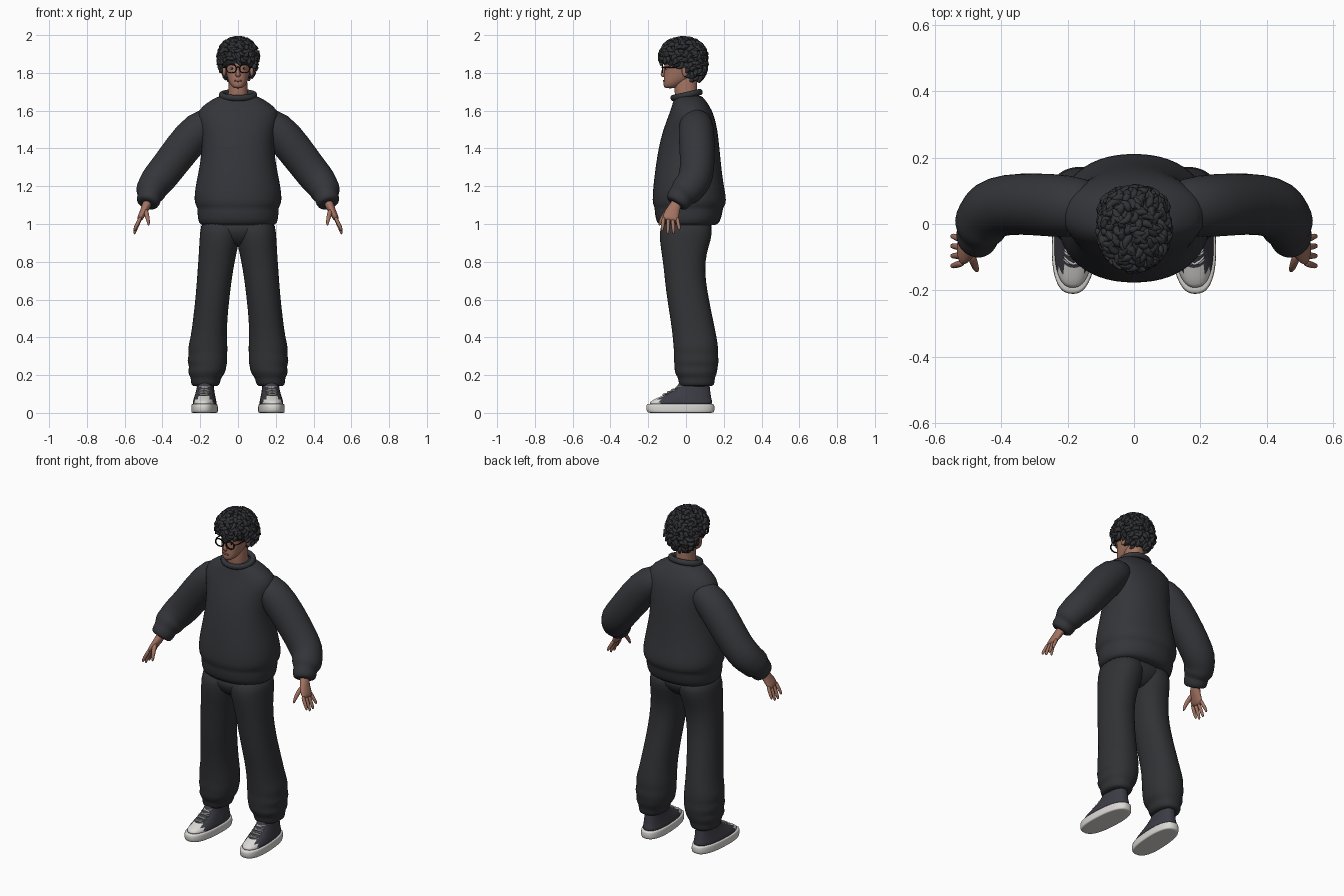
import bpy, bmesh, math, random
from mathutils import Vector, Matrix

cube = bpy.data.objects.get("Cube")
if cube:
    bpy.data.objects.remove(cube, do_unlink=True)
random.seed(7)


def material(name, *rgb):
    m = bpy.data.materials.new(name)
    m.use_nodes = True
    m.diffuse_color = (*rgb, 1)
    bsdf = next(n for n in m.node_tree.nodes if n.type == "BSDF_PRINCIPLED")
    bsdf.inputs["Base Color"].default_value = (*rgb, 1)
    bsdf.inputs["Roughness"].default_value = 0.8
    return m


SWEATER = material("charcoal_sweater", 0.035, 0.036, 0.042)
PANTS = material("charcoal_trousers", 0.031, 0.032, 0.036)
HAIR = material("black_hair", 0.031, 0.032, 0.037)
SKIN = material("brown_skin", 0.36, 0.17, 0.12)
LIPS = material("lip_brown", 0.24, 0.09, 0.075)
CANVAS = material("dark_canvas", 0.045, 0.045, 0.06)
RUBBER = material("white_rubber", 0.7, 0.69, 0.66)
FRAME = material("black_frame", 0.008, 0.008, 0.009)
EYE = material("eye_white", 0.65, 0.62, 0.6)


def ring(bm, c, u, v, a, b, n, power=2.0):
    """Superellipse of vertices around c."""
    verts = []
    for i in range(n):
        t = math.tau * i / n
        p, q = [math.copysign(abs(w) ** (2 / power), w) for w in (math.cos(t), math.sin(t))]
        verts.append(bm.verts.new(c + u * a * p + v * b * q))
    return verts


def bridge(bm, rings):
    for r, s in zip(rings, rings[1:]):
        for i in range(len(r)):
            j = (i + 1) % len(r)
            bm.faces.new((r[i], r[j], s[j], s[i]))
    bm.faces.new(rings[0])
    bm.faces.new(rings[-1])


def stack(bm, rows, n=28, power=2.2):
    """Loft of level rings: z, x range, y range."""
    bridge(bm, [ring(bm, Vector(((x0 + x1) / 2, (y0 + y1) / 2, z)), Vector((1, 0, 0)), Vector((0, 1, 0)),
                     (x1 - x0) / 2, (y1 - y0) / 2, n, power) for z, x0, x1, y0, y1 in rows])


def even(rows):
    return [(z, -r, r, y0, y1) for z, r, y0, y1 in rows]


def tube(bm, stations, n=10):
    """Loft along a path: x, y, z and two radii."""
    pts = [Vector(s[:3]) for s in stations]
    whole = (pts[-1] - pts[0]).normalized()
    ref = Vector((0, 1, 0)) if abs(whole.y) < 0.75 else Vector((0, 0, 1))
    rings = []
    for i, s in enumerate(stations):
        t = (pts[min(i + 1, len(pts) - 1)] - pts[max(i - 1, 0)]).normalized()
        v = (ref - t * ref.dot(t)).normalized()
        rings.append(ring(bm, pts[i], v.cross(t), v, s[3], s[-1], n))
    bridge(bm, rings)


def blob(bm, loc, radii):
    bmesh.ops.create_uvsphere(bm, u_segments=24, v_segments=14, radius=1,
                              matrix=Matrix.Translation(loc) @ Matrix.Diagonal((*radii, 1)))


def finish(bm, name, *mats, level=1, rule=None):
    bmesh.ops.recalc_face_normals(bm, faces=bm.faces)
    for f in bm.faces:
        f.smooth = True
        if rule:
            f.material_index = int(rule(f.calc_center_median()))
    me = bpy.data.meshes.new(name)
    bm.to_mesh(me)
    bm.free()
    ob = bpy.data.objects.new(name, me)
    bpy.context.collection.objects.link(ob)
    for m in mats:
        me.materials.append(m)
    if level:
        mod = ob.modifiers.new("smooth", "SUBSURF")
        mod.levels = mod.render_levels = level
    return ob


# Sweater body with ribbed hem
bm = bmesh.new()
stack(bm, even([(0.99, .19, -.13, .15), (1.0, .21, -.155, .178), (1.06, .217, -.168, .195), (1.085, .214, -.165, .195),
                (1.105, .23, -.178, .214), (1.15, .233, -.178, .212), (1.22, .222, -.172, .198), (1.3, .205, -.162, .188),
                (1.4, .19, -.147, .178), (1.5, .198, -.122, .168), (1.58, .225, -.09, .148), (1.625, .19, -.075, .125),
                (1.66, .135, -.065, .1), (1.685, .09, -.055, .08)]))
finish(bm, "sweater_body", SWEATER)

# Neck band
bpy.ops.mesh.primitive_torus_add(major_radius=.082, minor_radius=.015, major_segments=40, minor_segments=12,
                                 location=(0, .003, 1.683), rotation=(.22, 0, 0))
collar = bpy.context.object
collar.name = "sweater_collar"
collar.scale = (1.05, .9, 1.1)
collar.data.materials.append(SWEATER)
bpy.ops.object.shade_smooth()

# Trouser seat
bm = bmesh.new()
stack(bm, even([(.88, .05, -.06, .05), (.9, .1, -.1, .09), (.95, .175, -.135, .135), (1.03, .2, -.14, .145)]))
finish(bm, "trouser_seat", PANTS)

for s, side in ((1, "left_"), (-1, "right_")):
    def flip(rows):
        return [(s * r[0], *r[1:]) for r in rows]

    # Baggy trouser leg gathered at the ankle
    bm = bmesh.new()
    leg = [(1.03, -.02, .195, -.13, .135), (.95, -.015, .202, -.143, .142), (.88, .0, .206, -.135, .12),
           (.8, .018, .211, -.122, .1), (.7, .034, .218, -.112, .104), (.6, .046, .226, -.1, .122),
           (.5, .056, .238, -.083, .142), (.4, .06, .25, -.07, .163), (.34, .054, .268, -.066, .172),
           (.31, .058, .258, -.063, .168), (.275, .055, .272, -.065, .175), (.245, .062, .256, -.06, .168),
           (.215, .066, .268, -.062, .166), (.19, .085, .252, -.045, .155), (.175, .092, .25, -.04, .152),
           (.145, .098, .248, -.038, .15), (.14, .12, .23, -.015, .13)]
    stack(bm, [(z, *sorted((s * a, s * b)), c, d) for z, a, b, c, d in leg])
    finish(bm, side + "trouser_leg", PANTS)

    # Sleeve with cuff
    bm = bmesh.new()
    tube(bm, flip([(.1, .05, 1.575, .06, .075), (.2, .053, 1.515, .1, .097), (.3, .06, 1.395, .097, .094),
                   (.38, .06, 1.287, .092, .092), (.432, .045, 1.225, .092, .092), (.455, .015, 1.192, .08, .086),
                   (.462, -.005, 1.17, .084, .086), (.467, -.025, 1.15, .062, .068), (.47, -.033, 1.137, .066, .07),
                   (.48, -.052, 1.108, .06, .064), (.481, -.054, 1.105, .04, .045)]), 24)
    finish(bm, side + "sleeve", SWEATER)

    # Hand: palm, four fingers and thumb
    bm = bmesh.new()
    tube(bm, flip([(.472, -.04, 1.13, .026, .03), (.488, -.06, 1.09, .024, .031), (.503, -.075, 1.06, .019, .042),
                   (.519, -.083, 1.03, .017, .044), (.525, -.085, 1.018, .009, .036)]), 14)
    for k, drop in enumerate((.06, .078, .076, .056)):
        y = -.117 + k * .023
        spread = (k - 1.3) * .007
        tube(bm, flip([(.514, y, 1.04, .011), (.531, y + spread * .5, 1.02 - drop * .3, .0105),
                       (.545, y + spread, 1.02 - drop * .7, .009), (.549, y + spread, 1.022 - drop, .005)]))
    tube(bm, flip([(.492, -.085, 1.08, .014), (.482, -.118, 1.045, .013), (.475, -.135, 1.015, .01),
                   (.472, -.142, .99, .005)]))
    finish(bm, side + "hand", SKIN)

    # Shoe: rubber sole, canvas upper with white toe, laces
    mid = s * .177
    pivot = Matrix.Rotation(s * .06, 3, "Z")

    def shoe_part(bm, name, *mats, rule=None):
        bmesh.ops.rotate(bm, verts=bm.verts, cent=(mid, -.03, 0), matrix=pivot)
        finish(bm, side + name, *mats, rule=rule)

    def foot(rows):
        return [(z, mid - w, mid + w, y0, y1) for z, w, y0, y1 in rows]

    bm = bmesh.new()
    stack(bm, foot([(0, .06, -.19, .135), (.001, .066, -.2, .144), (.006, .069, -.208, .15), (.025, .069, -.212, .152),
                    (.042, .068, -.21, .15), (.047, .066, -.206, .146), (.048, .055, -.18, .13)]), 40, 2.5)
    shoe_part(bm, "shoe_sole", RUBBER)
    bm = bmesh.new()
    stack(bm, foot([(.04, .063, -.2, .142), (.055, .062, -.195, .14), (.072, .058, -.17, .136), (.088, .054, -.132, .132),
                    (.105, .05, -.095, .13), (.125, .046, -.062, .127), (.15, .043, -.038, .125), (.19, .041, -.025, .12)]),
          56, 2.4)
    shoe_part(bm, "shoe_upper", CANVAS, RUBBER, rule=lambda c: c.y < -.135)
    bm = bmesh.new()
    for k in range(5):
        y, z = -.13 + k * .023, .093 + k * .0125
        for d in (1, -1):
            tube(bm, [(mid - d * .036, y + .026, z - .004, .004), (mid, y - .002, z + .006, .005),
                      (mid + d * .036, y + .036, z + .01, .004)], 6)
    shoe_part(bm, "shoe_laces", RUBBER)

# Neck and head
bm = bmesh.new()
stack(bm, even([(1.62, .056, -.05, .065), (1.68, .053, -.06, .06), (1.73, .05, -.062, .058), (1.82, .048, -.06, .06)]))
finish(bm, "neck", SKIN)
bm = bmesh.new()
stack(bm, even([(1.718, .018, -.108, -.06), (1.726, .032, -.118, -.04), (1.745, .045, -.12, -.01), (1.765, .054, -.118, .03),
                (1.79, .061, -.117, .06), (1.82, .066, -.115, .075), (1.86, .07, -.117, .085), (1.91, .068, -.108, .08),
                (1.95, .045, -.08, .05)]))
for s in (1, -1):
    blob(bm, (s * .073, -.005, 1.81), (.01, .018, .03))
tube(bm, [(0, -.112, 1.835, .007, .008), (0, -.12, 1.81, .009, .01), (0, -.126, 1.79, .014, .012),
          (0, -.118, 1.778, .012, .008)], 12)
finish(bm, "head", SKIN)

# Mouth, eyes and brows
bm = bmesh.new()
blob(bm, (0, -.116, 1.758), (.021, .006, .0055))
finish(bm, "mouth", LIPS, level=0)
for s, side in ((1, "left_"), (-1, "right_")):
    for name, y, size, mat in (("eye", -.1, (.012, .008, .005), EYE), ("iris", -.106, (.005, .004, .005), FRAME)):
        bm = bmesh.new()
        blob(bm, (s * .031, y, 1.823), size)
        finish(bm, side + name, mat, level=0)
    bm = bmesh.new()
    tube(bm, [(s * .014, -.116, 1.843, .003), (s * .032, -.109, 1.848, .004), (s * .05, -.093, 1.845, .002)], 6)
    finish(bm, side + "eyebrow", HAIR)

# Round spectacles with bridge and temples
bm = bmesh.new()
for s in (1, -1):
    loop = [ring(bm, Vector((s * .035, -.125 + dy, 1.822)), Vector((1, 0, 0)), Vector((0, 0, 1)), r, r * .82, 28, 2.4)
            for r, dy in ((.029, -.003), (.029, .003), (.023, .003), (.023, -.003))]
    for r, q in zip(loop, loop[1:] + loop[:1]):
        for i in range(28):
            j = (i + 1) % 28
            bm.faces.new((r[i], r[j], q[j], q[i]))
    tube(bm, [(s * .062, -.125, 1.83, .003), (s * .073, -.1, 1.83, .003), (s * .077, 0, 1.827, .003)], 8)
tube(bm, [(-.012, -.125, 1.828, .003), (0, -.128, 1.831, .003), (.012, -.125, 1.828, .003)], 8)
finish(bm, "spectacles", FRAME, level=0)

# Curly hair: scalp volumes covered in curved tapering locks
bm = bmesh.new()
for centre, radii, count in (((0, -.015, 1.887), (.096, .113, .089), 300), ((0, .04, 1.848), (.09, .06, .088), 130)):
    blob(bm, centre, radii)
    for i in range(count):
        z = 1 - 2 * (i + .5) / count
        a = i * 2.39996
        d = Vector((math.cos(a) * math.sqrt(1 - z * z), math.sin(a) * math.sqrt(1 - z * z), z))
        p = Vector(centre) + Vector([d[k] * radii[k] for k in range(3)])
        limit = 1.868 if p.y < -.055 else 1.845 if p.y < .01 else 1.765
        if p.z < limit:
            continue
        nrm = Vector([d[k] / radii[k] for k in range(3)]).normalized()
        swirl = nrm.cross(Vector([random.uniform(-1, 1) for _ in range(3)])).normalized()
        down = Vector((0, 0, -1)) + nrm * nrm.z
        along = (swirl + down * .6).normalized()
        across = nrm.cross(along) * random.uniform(-.016, .016)
        length = random.uniform(.03, .048)
        tube(bm, [(*(p + along * length * (t - .35) + across * math.sin(t * math.pi) + nrm * lift), w)
                  for t, lift, w in ((0, -.006, .008), (.3, .006, .015), (.65, .009, .014), (.9, .012, .009),
                                     (1.05, .017, .003))], 6)
finish(bm, "curly_hair", HAIR)
